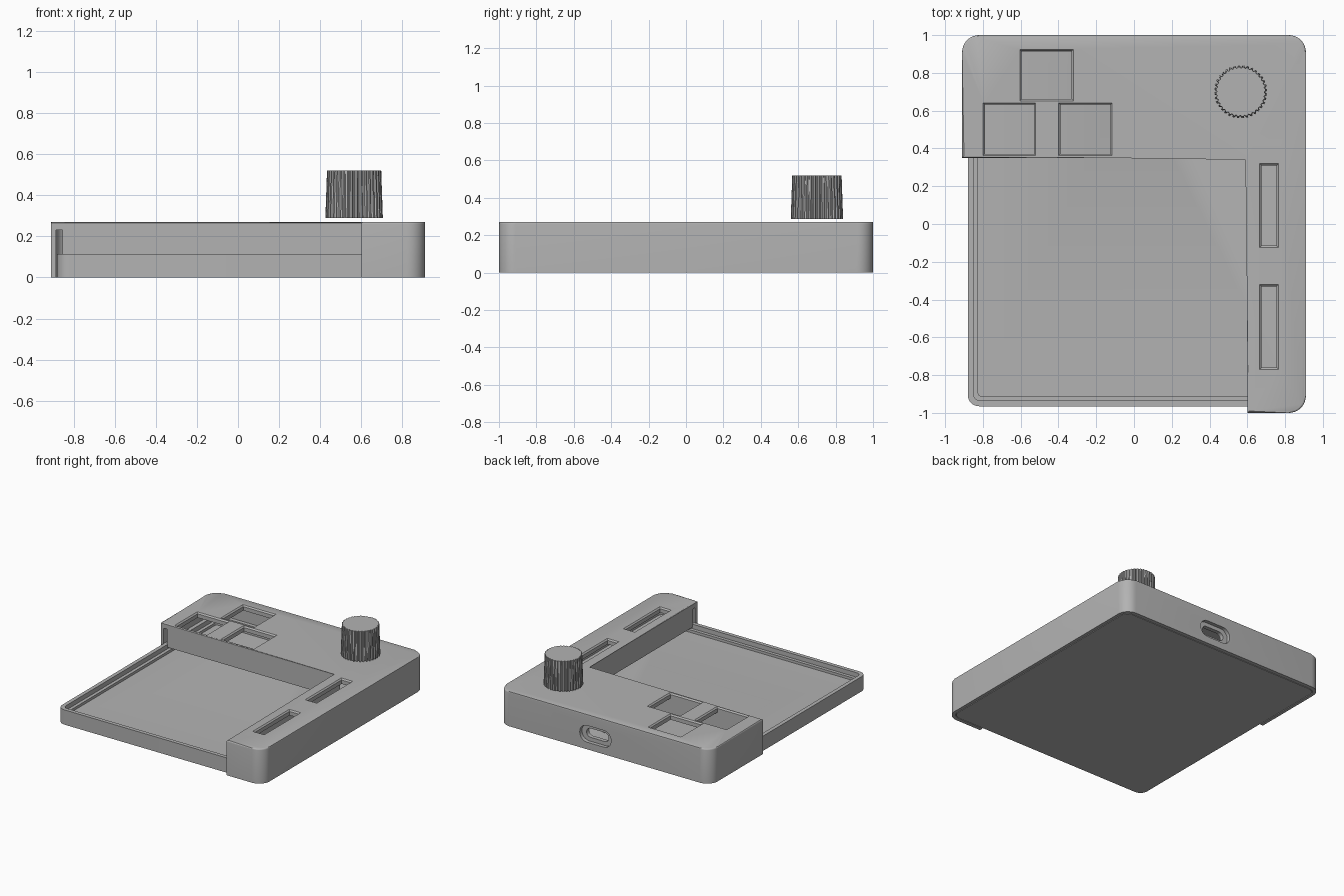
import bpy, bmesh, math
from mathutils import Vector, Matrix

if "Cube" in bpy.data.objects:
    bpy.data.objects.remove(bpy.data.objects["Cube"])

GREY = (0.45, 0.45, 0.45, 1)
plastic = bpy.data.materials.new("grey plastic")
plastic.use_nodes = True
plastic.diffuse_color = GREY
plastic.node_tree.nodes["Principled BSDF"].inputs["Base Color"].default_value = GREY


def rounded(corners, steps=8):
    """Outline with square corners (x, y, radius) turned into arcs."""
    out = []
    for i, (x, y, r) in enumerate(corners):
        p = Vector((x, y))
        if r == 0:
            out.append(p)
            continue
        back = (Vector(corners[i - 1][:2]) - p).normalized()
        ahead = (Vector(corners[(i + 1) % len(corners)][:2]) - p).normalized()
        centre = p + r * (back + ahead)
        for k in range(steps + 1):
            a = math.pi / 2 * k / steps
            out.append(centre - r * (ahead * math.cos(a) + back * math.sin(a)))
    return out


def rect(x0, x1, y0, y1, r=0):
    return rounded([(x0, y0, r), (x1, y0, r), (x1, y1, r), (x0, y1, r)])


def prism(name, low, z0, z1, high=None, fillet=0, turn=False):
    """Solid between two outlines; turn lays it down so it runs along y."""
    bm = bmesh.new()
    bottom = [bm.verts.new((p[0], p[1], z0)) for p in low]
    top = [bm.verts.new((p[0], p[1], z1)) for p in (high or low)]
    n = len(bottom)
    bm.faces.new(bottom[::-1])
    cap = bm.faces.new(top)
    for i in range(n):
        j = (i + 1) % n
        bm.faces.new((bottom[i], bottom[j], top[j], top[i]))
    if fillet:
        bmesh.ops.bevel(bm, geom=list(cap.edges), offset=fillet, segments=3,
                        profile=0.5, affect='EDGES')
    if turn:
        bm.transform(Matrix.Rotation(math.pi / 2, 4, 'X'))
    bmesh.ops.recalc_face_normals(bm, faces=bm.faces)
    mesh = bpy.data.meshes.new(name)
    bm.to_mesh(mesh)
    bm.free()
    mesh.materials.append(plastic)
    obj = bpy.data.objects.new(name, mesh)
    bpy.context.collection.objects.link(obj)
    return obj


def carve(obj, cutters):
    """Subtract every cutter, keep the result and drop the cutters."""
    for c in cutters:
        c.hide_render = True
        mod = obj.modifiers.new("cut", 'BOOLEAN')
        mod.operation, mod.solver, mod.object = 'DIFFERENCE', 'EXACT', c
    bpy.context.view_layer.update()
    graph = bpy.context.evaluated_depsgraph_get()
    mesh = bpy.data.meshes.new_from_object(obj.evaluated_get(graph))
    obj.modifiers.clear()
    obj.data = mesh
    for c in cutters:
        bpy.data.objects.remove(c)


def opening(x0, x1, y0, y1):
    """Cutters for a rectangular hole in the lid with a chamfered rim."""
    c = 0.01
    inner = rect(x0 + c, x1 - c, y0 + c, y1 - c)
    outer = rect(x0, x1, y0, y1)
    return [prism("hole", inner, 0.15, 0.3),
            prism("chamfer", inner, TOP - c, TOP + 0.0005, outer)]


def port(width, height, y0, y1):
    """Stadium cutter through the back wall."""
    x, z = 0.08, 0.12
    return prism("port", rect(x - width / 2, x + width / 2, z - height / 2,
                              z + height / 2, height * 0.49), -y1, -y0, turn=True)


TOP = 0.27

# L-shaped hollow cover
cover = prism("cover", rounded([
    (0.6, -1, 0), (0.91, -1, 0.09), (0.91, 1, 0.09), (-0.91, 1, 0.09),
    (-0.91, 0.35, 0), (0.6, 0.35, 0)]), 0, TOP, fillet=0.01)
cavity = rounded([
    (0.62, -0.97, 0), (0.885, -0.97, 0.065), (0.885, 0.97, 0.065),
    (-0.885, 0.97, 0.065), (-0.885, 0.37, 0), (0.62, 0.37, 0)])
cuts = [
    prism("cavity", cavity, -0.1, 0.23),
    prism("tray_space", rect(-0.885, 0.885, -0.97, 0.97, 0.064), -0.11, 0.09),
    prism("left_slot", rect(-0.885, -0.855, 0.3, 0.4), -0.12, 0.2299),
    prism("front_slot", rect(0.55, 0.65, -0.97, -0.94), -0.12, 0.2299),
    port(0.27, 0.13, 0.9, 1.1),
]
# Three square button openings and two long slider openings
for hole in ((-0.80, -0.52, 0.361, 0.642), (-0.40, -0.115, 0.361, 0.642),
             (-0.605, -0.32, 0.651, 0.925),
             (0.665, 0.765, -0.125, 0.32), (0.665, 0.765, -0.77, -0.32)):
    cuts += opening(*hole)
carve(cover, cuts)

# Open tray with a stepped rim
tray = prism("tray", rect(-0.88, 0.88, -0.965, 0.965, 0.06), 0, 0.115)
carve(tray, [
    prism("rim", rect(-0.85, 0.85, -0.935, 0.935, 0.035), 0.08, 0.2),
    prism("floor", rect(-0.825, 0.825, -0.91, 0.91, 0.015), 0.06, 0.21),
    port(0.27, 0.13, 0.8, 1.1),
])

# Recessed plate behind the port with a smaller slot
plate = prism("port_plate", rect(-0.1, 0.26, 0.02, 0.22), -0.972, -0.94, turn=True)
carve(plate, [port(0.19, 0.07, 0.9, 1.1)])


# Ribbed, slightly tapered knob floating above the cover
def ribs(outer, inner, teeth=36):
    pts = []
    for k in range(teeth):
        for r, part in ((inner, 0), (outer, 0.2), (outer, 0.6), (inner, 0.8)):
            a = math.tau * (k + part) / teeth
            pts.append((0.565 + r * math.cos(a), 0.70 + r * math.sin(a)))
    return pts


knob = prism("knob", ribs(0.14, 0.13), 0.288, 0.52, ribs(0.132, 0.126))

# Smooth the rounded corners, keep the flat edges crisp
bpy.ops.object.select_all(action='DESELECT')
for obj in (cover, tray, plate):
    obj.select_set(True)
bpy.context.view_layer.objects.active = cover
bpy.ops.object.shade_smooth_by_angle(angle=math.radians(32))
